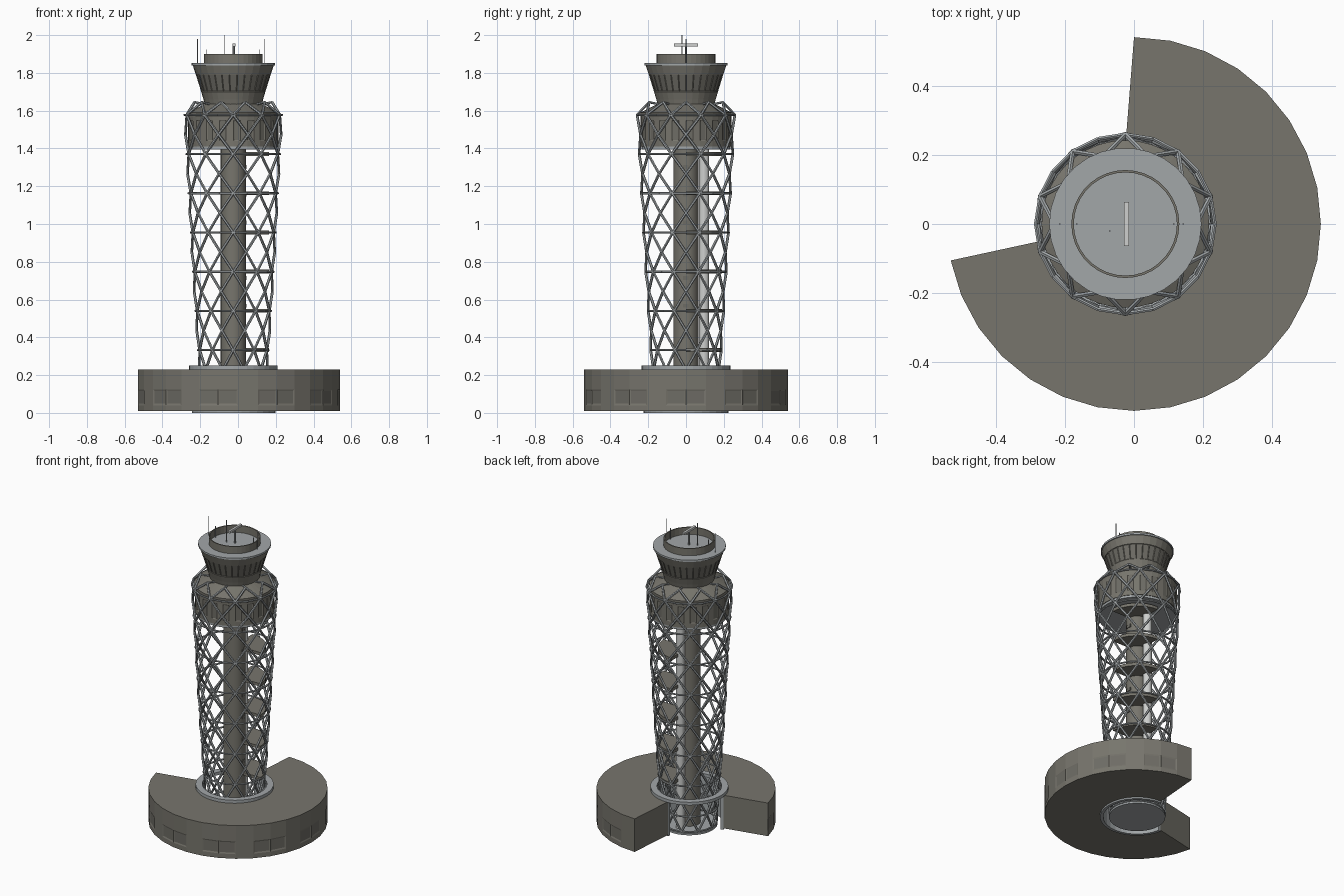
import bpy, bmesh, math
from mathutils import Vector

if "Cube" in bpy.data.objects:
    bpy.data.objects.remove(bpy.data.objects["Cube"])

CX = -0.025  # tower axis


def mat(name, r, g, b):
    m = bpy.data.materials.new(name)
    m.diffuse_color = (r, g, b, 1)
    m.use_nodes = True
    m.node_tree.nodes["Principled BSDF"].inputs["Base Color"].default_value = m.diffuse_color
    return m


STONE = mat("warm_grey_cladding", 0.185, 0.178, 0.152)
GLASS = mat("dark_window", 0.155, 0.15, 0.13)
STEEL = mat("light_steel", 0.36, 0.385, 0.395)
PALE = mat("pale_shaft", 0.62, 0.63, 0.62)


def finish(bm, name, mats):
    bmesh.ops.remove_doubles(bm, verts=bm.verts, dist=1e-5)
    bmesh.ops.recalc_face_normals(bm, faces=bm.faces)
    me = bpy.data.meshes.new(name)
    bm.to_mesh(me)
    bm.free()
    for m in mats:
        me.materials.append(m)
    ob = bpy.data.objects.new(name, me)
    bpy.context.collection.objects.link(ob)
    return ob


def sweep(name, profile, n, mats, a0=0.0, a1=360.0, windows=None, inset=0.006, smooth=False):
    """Turn a closed (radius, z[, centre x]) profile about the tower axis."""
    bm = bmesh.new()
    full = abs(a1 - a0) >= 360
    loops = []
    for i in range(n if full else n + 1):
        a = math.radians(a0 + (a1 - a0) * i / n)
        loops.append([bm.verts.new(((p[2] if len(p) > 2 else CX) + p[0] * math.cos(a),
                                    p[0] * math.sin(a), p[1])) for p in profile])
    k = len(profile)
    panels = []
    for i in range(n):
        A, B = loops[i], loops[(i + 1) % len(loops)]
        for j in range(k):
            f = bm.faces.new((A[j], B[j], B[(j + 1) % k], A[(j + 1) % k]))
            if windows and windows(i, j):
                panels.append(f)
    if not full:
        bm.faces.new(loops[0])
        bm.faces.new(loops[-1])
    bmesh.ops.recalc_face_normals(bm, faces=bm.faces)
    if panels:
        bmesh.ops.inset_individual(bm, faces=panels, thickness=inset, depth=-0.003)
        for f in panels:
            f.material_index = 1
    ob = finish(bm, name, mats)
    if smooth:
        bpy.context.view_layer.objects.active = ob
        ob.select_set(True)
        bpy.ops.object.shade_smooth_by_angle(angle=math.radians(35))
        ob.select_set(False)
    return ob


def beam(bm, p, q, r, sides=6):
    p, q = Vector(p), Vector(q)
    d = q - p
    M = d.to_track_quat('Z', 'Y').to_matrix().to_4x4()
    M.translation = (p + q) / 2
    bmesh.ops.create_cone(bm, cap_ends=True, segments=sides, radius1=r, radius2=r,
                          depth=d.length, matrix=M)


def box(name, c, s, m):
    bm = bmesh.new()
    for v in bmesh.ops.create_cube(bm, size=1)["verts"]:
        v.co = Vector([c[i] + v.co[i] * s[i] for i in range(3)])
    return finish(bm, name, [m])


# C-shaped base building with window bays
sweep("base_building",
      [(0.225, 0.01), (0.54, 0.01, 0), (0.54, 0.04, 0), (0.54, 0.125, 0), (0.54, 0.19, 0),
       (0.54, 0.23, 0), (0.225, 0.23)],
      23, [STONE, GLASS], 191.25, 450, lambda i, j: j == 2 and i % 3 != 1, 0.012)
sweep("base_inner_wall", [(0.205, 0.0), (0.224, 0.0), (0.224, 0.24), (0.205, 0.24)],
      23, [STEEL], 191.25, 450)
sweep("base_collar", [(0.195, 0.23), (0.235, 0.23), (0.235, 0.25), (0.195, 0.25)], 40, [STEEL])
sweep("ground_slab", [(0, 0), (0.17, 0), (0.17, 0.012), (0, 0.012)], 32, [STEEL])

# Core column, service shaft and landings
sweep("core_column", [(0, 0.01), (0.067, 0.01), (0.067, 1.41), (0, 1.41)], 24, [STONE], smooth=True)
bm = bmesh.new()
beam(bm, (CX, 0.095, 0.01), (CX, 0.095, 1.41), 0.027, 20)
finish(bm, "service_shaft", [PALE])
for k in range(6):
    z = 0.333 + 0.2075 * k
    sweep(f"landing_{k}", [(0.05, z - 0.01), (0.19, z - 0.01), (0.19, z + 0.01), (0.05, z + 0.01)],
          8, [STONE], 0, 90)
for k in range(7):
    box(f"column_window_{k}", (CX + 0.066, 0, 0.42 + 0.147 * k), (0.008, 0.034, 0.02), GLASS)

# Diagonal lattice: ten strands each way with hoops
STATIONS = [(0, .165), (.33, .187), (.75, .214), (1.16, .236), (1.37, .248), (1.58, .259), (2, .26)]


def radius(z):
    for (z0, r0), (z1, r1) in zip(STATIONS, STATIONS[1:]):
        if z <= z1:
            return r0 + (r1 - r0) * (z - z0) / (z1 - z0)


def at(r, deg, z):
    a = math.radians(deg)
    return (CX + r * math.cos(a), r * math.sin(a), z)


bm = bmesh.new()
half = 0.10375
for s in range(10):
    for sign in (1, -1):
        for h in range(15):
            z0, z1 = 0.021 + half * h, 0.021 + half * (h + 1)
            d0 = 36 * s + sign * 18 * h
            beam(bm, at(radius(z0), d0, z0), at(radius(z1), d0 + sign * 18, z1), 0.0075)
        # Crown struts leaning in to the cab
        beam(bm, at(0.259, 36 * s + 18, 1.578), at(0.205, 36 * s + 18 + sign * 18, 1.645), 0.0075)
    beam(bm, at(0.205, 36 * s, 1.645), at(0.155, 36 * s, 1.635), 0.006)
finish(bm, "lattice_strands", [STEEL])

bm = bmesh.new()
for z in [0.021] + [0.125 + 0.2075 * k for k in range(8)]:
    for i in range(20):
        beam(bm, at(radius(z), 18 * i, z), at(radius(z), 18 * i + 18, z), 0.006)
finish(bm, "lattice_hoops", [STEEL])

# Equipment drum inside the top of the lattice
sweep("drum", [(0, 1.41), (0.24, 1.41), (0.24, 1.44), (0.24, 1.55), (0.242, 1.59),
               (0.15, 1.635), (0, 1.635)],
      40, [STONE, GLASS], windows=lambda i, j: j == 2 and i % 2 == 0, inset=0.008)
sweep("drum_floor", [(0, 1.395), (0.236, 1.395), (0.236, 1.41), (0, 1.41)], 40, [STEEL])

# Flared control cab
sweep("cab", [(0, 1.61), (0.146, 1.61), (0.158, 1.66), (0.17, 1.7), (0.198, 1.79),
              (0.215, 1.842), (0, 1.842)],
      30, [STONE, GLASS], windows=lambda i, j: j == 3, inset=0.004)
sweep("cab_roof", [(0, 1.84), (0.22, 1.84), (0.22, 1.852), (0, 1.852)], 30, [STEEL])
sweep("roof_parapet", [(0.149, 1.845), (0.156, 1.845), (0.156, 1.9), (0.149, 1.9)], 36, [STONE])

# Roof radar and aerials
bm = bmesh.new()
beam(bm, (-0.022, 0, 1.85), (-0.022, 0, 1.945), 0.006, 8)
finish(bm, "radar_mast", [STEEL])
box("radar_bar", (-0.022, 0, 1.948), (0.015, 0.127, 0.014), PALE)
bm = bmesh.new()
for x, y, z0, z1 in ((-0.215, 0, 1.84, 1.98), (0.142, 0, 1.84, 1.98), (-0.07, -0.02, 1.85, 2.0),
                     (-0.165, 0, 1.85, 1.925), (0.115, 0, 1.85, 1.925)):
    beam(bm, (x, y, z0), (x, y, z1), 0.0025)
finish(bm, "aerials", [STEEL])
